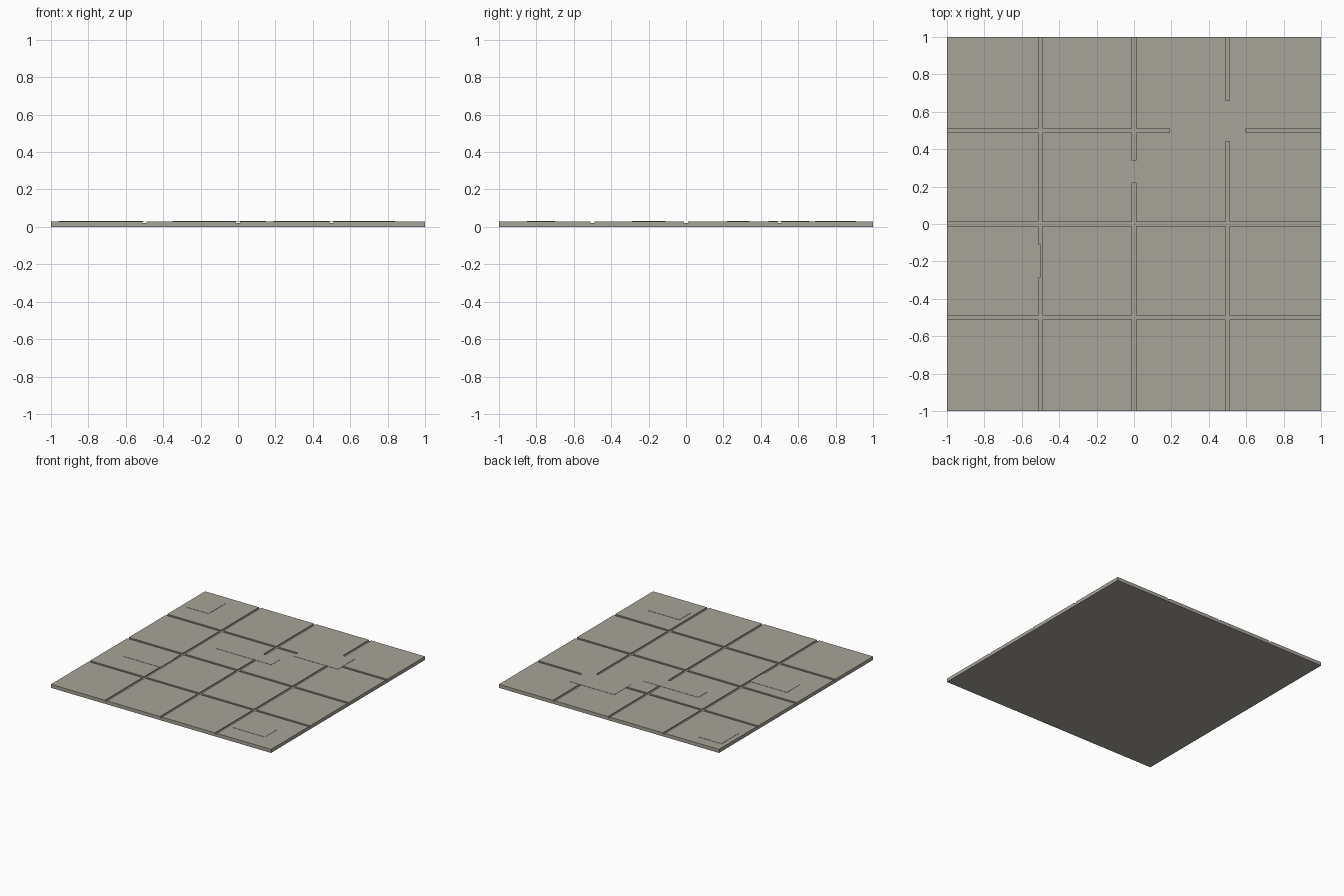
import bpy

if "Cube" in bpy.data.objects:
    bpy.data.objects.remove(bpy.data.objects["Cube"])


def material(name, rgb):
    m = bpy.data.materials.new(name)
    m.diffuse_color = (*rgb, 1.0)
    m.use_nodes = True
    m.node_tree.nodes["Principled BSDF"].inputs["Base Color"].default_value = m.diffuse_color
    return m


stone = material("warm grey stone", (0.39, 0.37, 0.315))


def box(name, x0, x1, y0, y1, z0, z1):
    bpy.ops.mesh.primitive_cube_add(
        size=1, location=((x0 + x1) / 2, (y0 + y1) / 2, (z0 + z1) / 2))
    ob = bpy.context.object
    ob.name = name
    ob.scale = (x1 - x0, y1 - y0, z1 - z0)
    bpy.ops.object.transform_apply(location=False, rotation=False, scale=True)
    ob.data.materials.append(stone)
    return ob


BASE_TOP, TILE_TOP, PATCH_TOP = 0.02, 0.029, 0.031
HALF_GAP = 0.01

# Base slab, whose top is the floor of the grooves
box("base_slab", -1, 1, -1, 1, 0, BASE_TOP)

# Four by four paving tiles, flush with the outer edge
spans = [(max(-1, a + HALF_GAP) if a > -1 else -1,
          a + 0.5 - HALF_GAP if a < 0.5 else 1)
         for a in (-1, -0.5, 0, 0.5)]
for row, (y0, y1) in enumerate(spans):
    for col, (x0, x1) in enumerate(spans):
        box(f"tile_{row}_{col}", x0, x1, y0, y1, BASE_TOP, TILE_TOP)

# Thin repair patches lying on the tiles and bridging some grooves
patches = [(-0.96, -0.75, 0.69, 0.91),
           (-0.84, -0.50, -0.29, -0.11),
           (-0.35, 0.15, 0.22, 0.34),
           (0.19, 0.60, 0.44, 0.66),
           (0.55, 0.84, -0.85, -0.70)]
for i, (x0, x1, y0, y1) in enumerate(patches):
    box(f"patch_{i}", x0, x1, y0, y1, TILE_TOP, PATCH_TOP)
